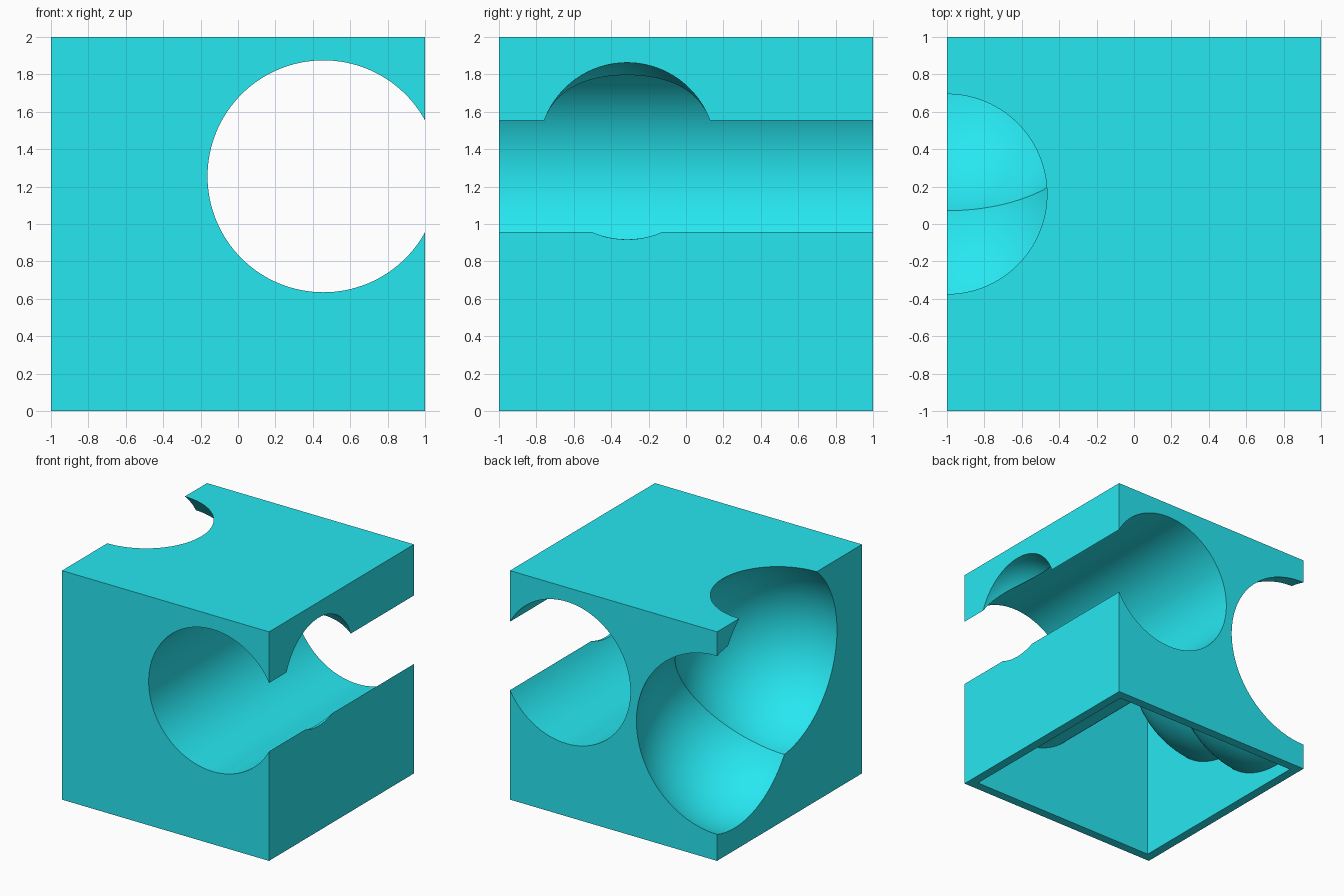
import bpy

if "Cube" in bpy.data.objects:
    bpy.data.objects.remove(bpy.data.objects["Cube"])

WALL = 0.08
# spherical scoops: centre, radius
SCOOPS = [((-1, 0.16, 1.385), 0.815),
          ((-1, 0.76, 1.01), 0.815),
          ((1, -0.315, 1.39), 0.4725)]
# through bore along y: centre x, centre z, radius
BORE = (0.457, 1.255, 0.62)


def box(name, half, z0, z1):
    bpy.ops.mesh.primitive_cube_add(size=1, location=(0, 0, (z0 + z1) / 2))
    ob = bpy.context.object
    ob.name = name
    ob.scale = (2 * half, 2 * half, z1 - z0)
    bpy.ops.object.transform_apply(location=True, rotation=True, scale=True)
    return ob


def cut(target, cutter):
    mod = target.modifiers.new("cut", 'BOOLEAN')
    mod.operation = 'DIFFERENCE'
    mod.solver = 'EXACT'
    mod.object = cutter
    bpy.context.view_layer.objects.active = target
    bpy.ops.object.modifier_apply(modifier=mod.name)
    bpy.data.objects.remove(cutter, do_unlink=True)


def carve(target, grow):
    """Remove the bore and the scoops, enlarged by grow."""
    x, z, r = BORE
    bpy.ops.mesh.primitive_cylinder_add(vertices=128, radius=r + grow, depth=3,
                                        location=(x, 0, z), rotation=(1.5707963, 0, 0))
    cut(target, bpy.context.object)
    for centre, r in SCOOPS:
        bpy.ops.mesh.primitive_uv_sphere_add(segments=128, ring_count=64, radius=r + grow,
                                             location=centre, rotation=(0.13, 0.21, 0.017))
        cut(target, bpy.context.object)


# outer block with its openings
block = box("hollow_block", 1, 0, 2)
carve(block, 0)

# hollow inside, open at the bottom, keeping an even wall around every opening
cavity = box("cavity", 1 - WALL, -0.2, 2 - WALL)
carve(cavity, WALL)
cut(block, cavity)

# smooth scoops, crisp edges
bpy.ops.object.select_all(action='DESELECT')
block.select_set(True)
bpy.context.view_layer.objects.active = block
bpy.ops.object.shade_smooth_by_angle(angle=0.4)

mat = bpy.data.materials.new("cyan")
mat.diffuse_color = (0.02, 0.8, 0.88, 1)
mat.use_nodes = True
mat.node_tree.nodes["Principled BSDF"].inputs["Base Color"].default_value = mat.diffuse_color
block.data.materials.clear()
block.data.materials.append(mat)
